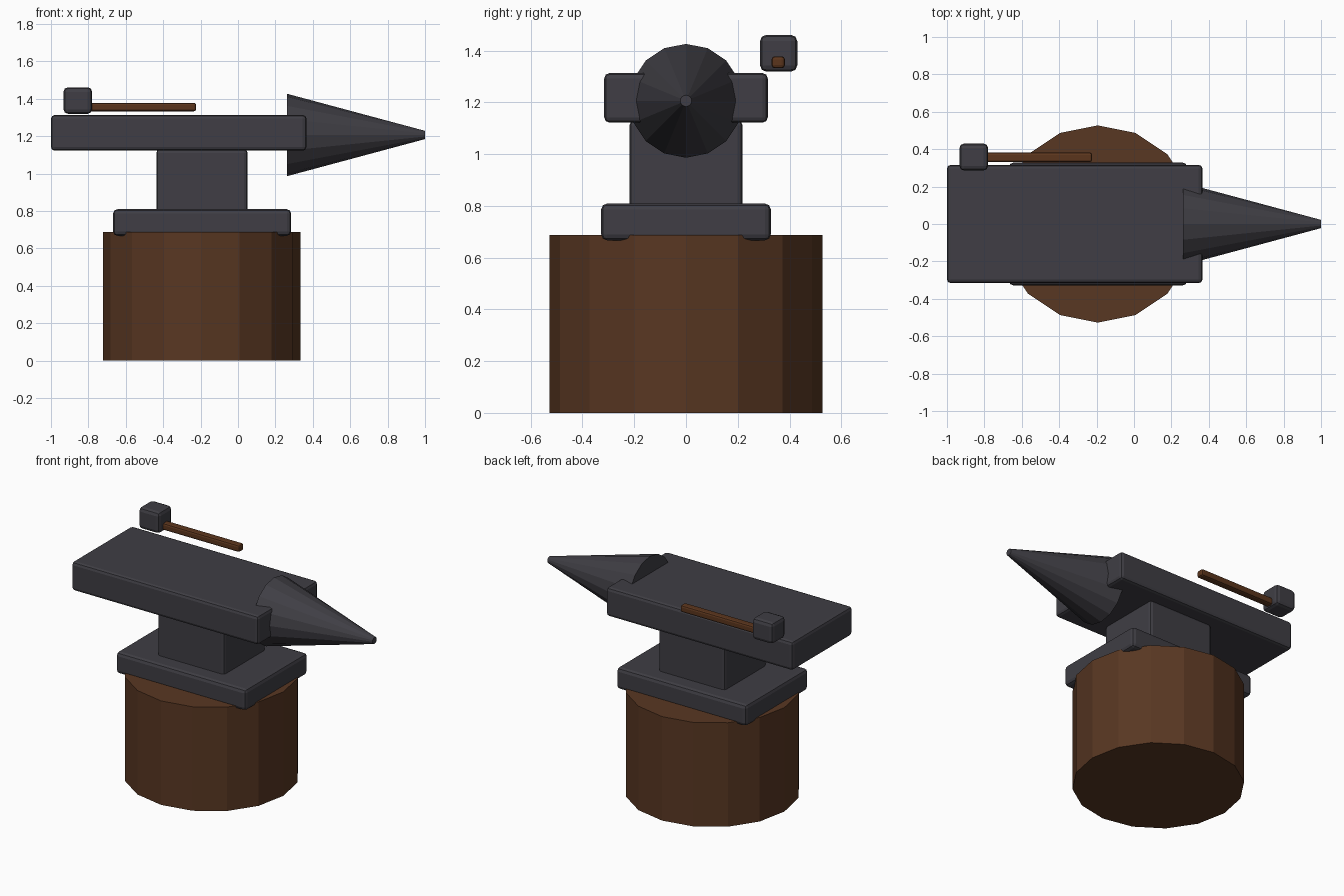
import bpy, math

if "Cube" in bpy.data.objects:
    bpy.data.objects.remove(bpy.data.objects["Cube"])

def material(name, rgb):
    m = bpy.data.materials.new(name)
    m.diffuse_color = (*rgb, 1)
    m.use_nodes = True
    m.node_tree.nodes["Principled BSDF"].inputs["Base Color"].default_value = m.diffuse_color
    return m

iron = material("dark iron", (0.050, 0.048, 0.058))
bark = material("stump wood", (0.098, 0.038, 0.016))
ash = material("handle wood", (0.105, 0.036, 0.012))

def finish(name, mat):
    o = bpy.context.object
    o.name = name
    o.data.materials.append(mat)
    return o

def block(name, mat, lo, hi, bevel=0.02):
    """Box between two corners with rounded edges."""
    bpy.ops.mesh.primitive_cube_add(size=1, location=[(a + b) / 2 for a, b in zip(lo, hi)])
    o = finish(name, mat)
    o.scale = [b - a for a, b in zip(lo, hi)]
    bpy.ops.object.transform_apply(location=False, rotation=False, scale=True)
    m = o.modifiers.new("rounded edges", 'BEVEL')
    m.width, m.segments = bevel, 2
    return o

# Wooden stump
bpy.ops.mesh.primitive_cylinder_add(vertices=16, radius=0.527, depth=0.688,
                                    location=(-0.194, 0, 0.344))
finish("stump", bark)

# Anvil: foot, waist, body
block("anvil_foot", iron, (-0.668, -0.328, 0.667), (0.284, 0.328, 0.809), 0.023)
block("anvil_waist", iron, (-0.437, -0.219, 0.76), (0.051, 0.219, 1.13))
block("anvil_body", iron, (-1.0, -0.316, 1.122), (0.366, 0.316, 1.313))

# Horn pointing to +x
bpy.ops.mesh.primitive_cone_add(vertices=16, radius1=0.22, radius2=0.022, depth=0.737,
                                location=(0.6315, 0, 1.206), rotation=(0, math.pi / 2, 0))
finish("anvil_horn", iron)

# Hammer resting along the back edge
block("hammer_head", iron, (-0.933, 0.286, 1.319), (-0.780, 0.430, 1.461), 0.024)
block("hammer_handle", ash, (-0.86, 0.331, 1.332), (-0.224, 0.382, 1.378), 0.012)
